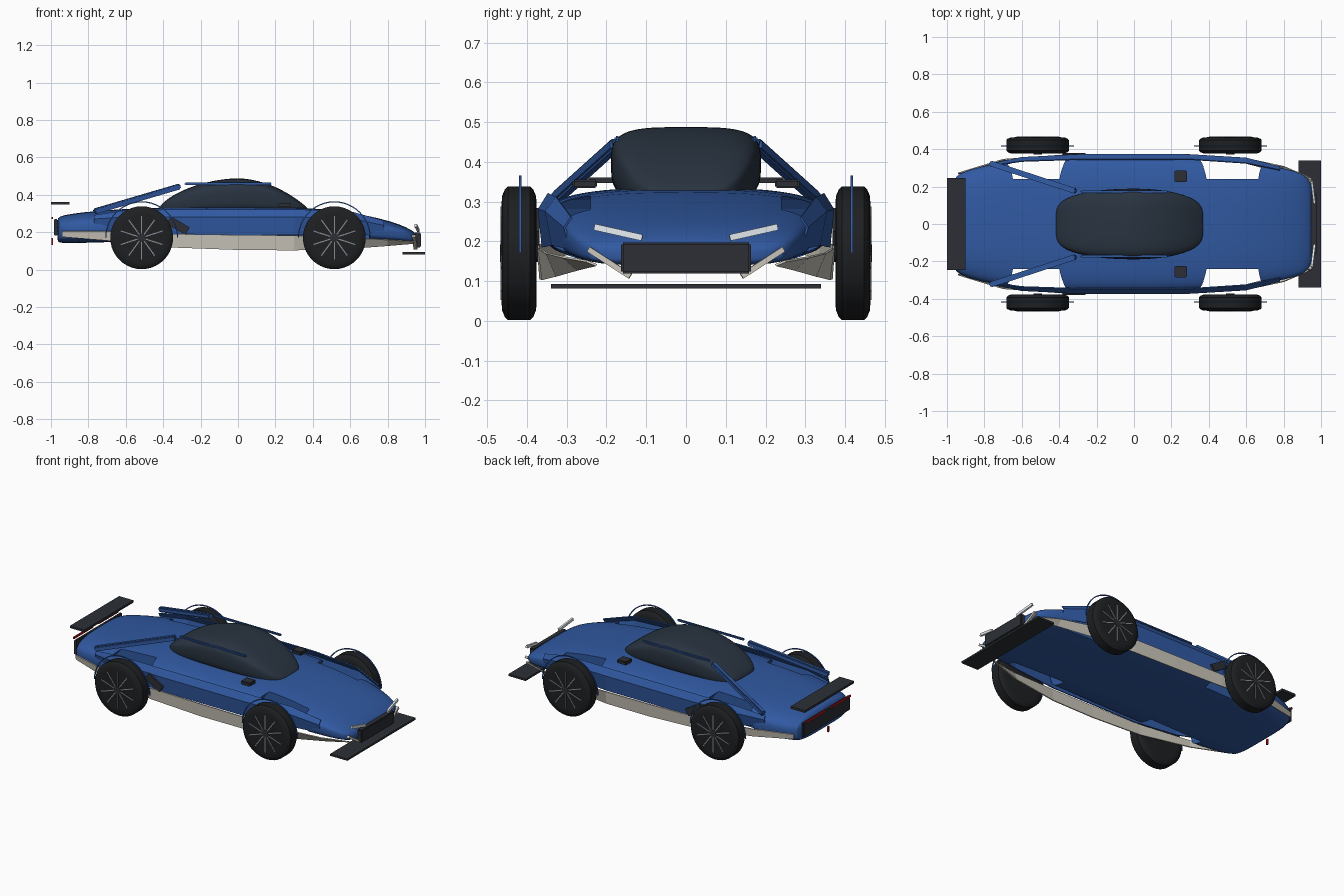
import bpy, bmesh, math
from mathutils import Vector, Matrix

if "Cube" in bpy.data.objects:
    bpy.data.objects.remove(bpy.data.objects["Cube"])

def material(name, c):
    m = bpy.data.materials.new(name)
    m.diffuse_color = (*c, 1)
    m.use_nodes = True
    m.node_tree.nodes["Principled BSDF"].inputs["Base Color"].default_value = m.diffuse_color
    return m

BLUE = material("blue_paint", (0.03, 0.10, 0.36))
GLASS = material("tinted_glass", (0.022, 0.034, 0.052))
DARK = material("dark_trim", (0.025, 0.028, 0.036))
RUBBER = material("rubber", (0.013, 0.014, 0.016))
SKIRT = material("pale_skirt", (0.60, 0.57, 0.50))
RIM = material("spoke_metal", (0.25, 0.26, 0.28))
LAMP = material("headlamp", (0.8, 0.85, 0.9))
RED = material("tail_red", (0.5, 0.01, 0.015))

def finish(name, bm, mat, smooth=None):
    bmesh.ops.recalc_face_normals(bm, faces=bm.faces[:])
    me = bpy.data.meshes.new(name)
    bm.to_mesh(me)
    bm.free()
    ob = bpy.data.objects.new(name, me)
    bpy.context.collection.objects.link(ob)
    if mat:
        me.materials.append(mat)
    if smooth is not None:
        bpy.ops.object.select_all(action='DESELECT')
        ob.select_set(True)
        bpy.context.view_layer.objects.active = ob
        bpy.ops.object.shade_smooth_by_angle(angle=math.radians(smooth))
    return ob

def loft(name, rings, mat, closed=True, smooth=None):
    bm = bmesh.new()
    vs = [[bm.verts.new(p) for p in r] for r in rings]
    n = len(vs[0])
    for a, b in zip(vs, vs[1:]):
        for i in range(n if closed else n - 1):
            j = (i + 1) % n
            bm.faces.new((a[i], a[j], b[j], b[i]))
    if closed:
        bm.faces.new(vs[0])
        bm.faces.new(vs[-1])
    return finish(name, bm, mat, smooth)

def box(name, loc, size, mat, rot=None, bevel=0):
    bm = bmesh.new()
    bmesh.ops.create_cube(bm, size=1)
    bmesh.ops.scale(bm, vec=size, verts=bm.verts)
    if bevel:
        bmesh.ops.bevel(bm, geom=bm.edges[:], offset=bevel, segments=2, affect='EDGES')
    bm.transform(Matrix.Translation(loc) @ (rot.to_4x4() if rot else Matrix()))
    return finish(name, bm, mat)

def beam(name, a, b, w, h, mat, bevel=0):
    a, b = Vector(a), Vector(b)
    d = (b - a).normalized()
    side = Vector((0, 0, 1)).cross(d).normalized()
    rot = Matrix((d, side, d.cross(side))).transposed()
    return box(name, (a + b) / 2, ((b - a).length, w, h), mat, rot, bevel)

def section(x, w, zt, zw, zb, eu, el, n=32):
    pts = []
    for i in range(n):
        c, s = math.cos(2 * math.pi * i / n), math.sin(2 * math.pi * i / n)
        e = eu if s > 0 else el
        h = zt - zw if s > 0 else zw - zb
        pts.append((x, math.copysign(abs(c) ** e * w, c), zw + math.copysign(abs(s) ** e * h, s)))
    return pts

def wheel_rings(prof, x, y, z, n=40):
    return [[(x + r * math.cos(2 * math.pi * i / n), y + o, z + r * math.sin(2 * math.pi * i / n))
             for i in range(n)] for o, r in prof]

def subdivide(ob, levels=2):
    m = ob.modifiers.new("round", 'SUBSURF')
    m.levels = m.render_levels = levels

# Main hull: x, half width, top, waist, bottom
hull = [(-.967, .215, .268, .21, .155), (-.958, .255, .284, .21, .142), (-.90, .288, .298, .215, .14),
        (-.75, .325, .315, .23, .145), (-.55, .35, .328, .245, .15), (-.25, .36, .336, .255, .155),
        (.1, .36, .336, .255, .16), (.35, .352, .332, .25, .16), (.55, .338, .316, .24, .155),
        (.75, .31, .277, .22, .145), (.87, .283, .241, .20, .14), (.935, .25, .208, .18, .138),
        (.958, .19, .185, .165, .145)]
body = loft("body_hull", [section(*s, .72, .45) for s in hull], BLUE, smooth=40)
subdivide(body, 1)

# Wheel arch cutters
for i, x in enumerate((-.515, .51)):
    for s in (-1, 1):
        cut = loft("arch_cutter", wheel_rings([(s * .24, .19), (s * .6, .19)], x, 0, .17), None)
        cut.hide_render = True
        cut.hide_viewport = True
        cut.display_type = 'WIRE'
        m = body.modifiers.new("arch", 'BOOLEAN')
        m.operation, m.object, m.solver = 'DIFFERENCE', cut, 'EXACT'

# Canopy
can = [(-.42, .07, .335, .32), (-.40, .115, .36, .335), (-.33, .155, .41, .355), (-.2, .182, .463, .385),
       (-.05, .19, .489, .395), (.05, .19, .489, .395), (.18, .18, .455, .38), (.29, .15, .395, .35),
       (.355, .11, .345, .325), (.375, .06, .325, .31)]
canopy = loft("canopy", [section(x, w, zt, zw, .29, .55, .6) for x, w, zt, zw in can], GLASS, smooth=60)
subdivide(canopy)

# Side panels (upper, crease, lower edges) and skirts
side = [(-.77, .31, .29, .32, .27, .30, .22), (-.6, .335, .315, .355, .28, .34, .20),
        (-.3, .345, .32, .37, .28, .36, .185), (.3, .345, .32, .37, .28, .36, .185),
        (.6, .325, .31, .352, .275, .335, .19), (.78, .288, .26, .305, .235, .29, .18)]
skirt = [(-.94, .272, .205, .268, .175), (-.7, .345, .205, .335, .155), (-.35, .37, .19, .362, .118),
         (0, .372, .185, .366, .105), (.3, .37, .182, .36, .103), (.6, .35, .17, .325, .112),
         (.8, .308, .16, .272, .128), (.94, .25, .15, .225, .14)]
for s in (-1, 1):
    panels = [loft("side_panel", [[(r[0], s * r[k], r[k + 1]) for k in (1, 3, 5)] for r in side], BLUE, False),
              loft("side_skirt", [[(r[0], s * r[k], r[k + 1]) for k in (1, 3)] for r in skirt], SKIRT, False)]
    for p in panels:
        m = p.modifiers.new("thickness", 'SOLIDIFY')
        m.thickness, m.offset = .006, 0

    # Buttress, roof rail, mirror, side intake
    beam("rear_buttress", (-.31, s * .175, .445), (-.77, s * .325, .31), .03, .03, BLUE, .006)
    beam("roof_rail", (-.285, s * .173, .458), (.18, s * .173, .458), .014, .014, BLUE, .004)
    box("mirror", (.25, s * .255, .345), (.066, .062, .022), DARK, bevel=.004)
    beam("side_intake", (-.37, s * .374, .265), (-.27, s * .374, .205), .012, .045, DARK)

    # Lamps and front canard
    beam("headlamp", (.965, s * .11, .209), (.95, s * .23, .236), .012, .016, LAMP)
    beam("front_canard", (.95, s * .14, .112), (.94, s * .245, .18), .02, .014, SKIRT)
    box("tail_lamp", (-.992, s * .125, .276), (.008, .19, .012), RED)

    # Wheels, spokes and arch trims
    for x in (-.515, .515):
        tyre = [(-.044, .12), (-.043, .143), (-.036, .16), (-.028, .168), (.028, .168), (.036, .16),
                (.043, .143), (.044, .12)]
        loft("tyre", wheel_rings(tyre, x, s * .42, .17), RUBBER, smooth=35)
        loft("wheel_hub", wheel_rings([(-.048, .022), (.048, .022)], x, s * .42, .17, 16), DARK, smooth=35)
        for k in range(10):
            a = 2 * math.pi * (k + .5) / 10
            rot = Matrix.Rotation(-a, 3, 'Y')
            c = Vector((x, s * .464, .17)) + rot @ Vector((.07, 0, 0))
            box("wheel_spoke", c, (.095, .006, .006), RIM, rot)
        ring = []
        for k in range(25):
            d = Vector((math.cos(math.pi * k / 24), 0, math.sin(math.pi * k / 24)))
            ring.append([Vector((x, s * .417, .17)) + d * (.192 + u) + Vector((0, v, 0))
                         for u, v in ((-.003, -.003), (.003, -.003), (.003, .003), (-.003, .003))])
        loft("arch_trim", ring, BLUE)

# Nose and tail fittings
box("nose_grille", (.96, 0, .158), (.036, .326, .078), DARK, bevel=.005)
box("front_splitter", (.94, 0, .087), (.12, .68, .012), DARK)
box("rear_wing", (-.95, 0, .354), (.1, .49, .014), DARK)
box("rear_panel", (-.975, 0, .225), (.018, .46, .088), DARK, bevel=.003)
box("rear_fog_lamp", (-.992, 0, .15), (.008, .012, .035), RED)
